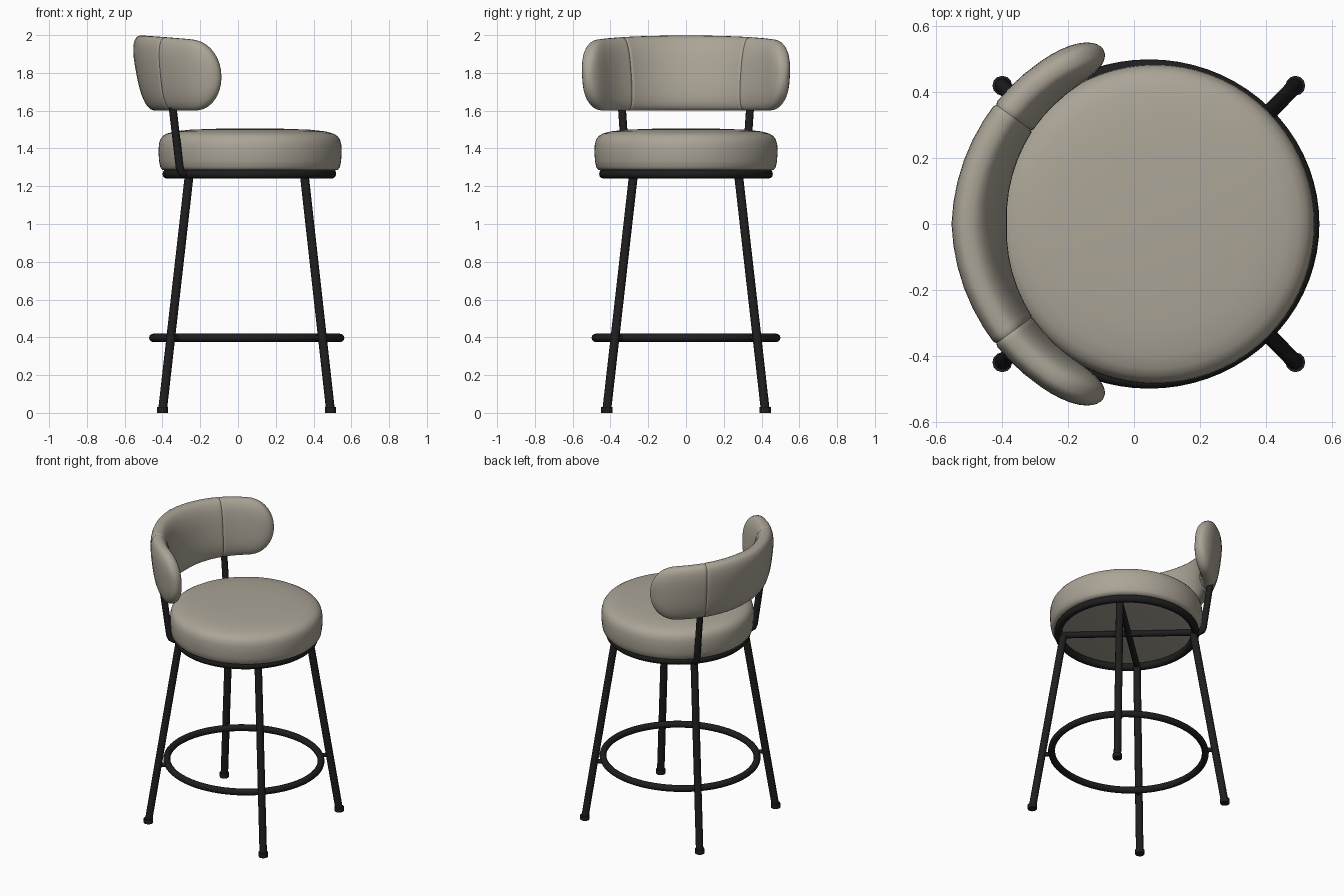
import bpy, bmesh, math
from mathutils import Vector

if "Cube" in bpy.data.objects:
    bpy.data.objects.remove(bpy.data.objects["Cube"])


def material(name, rgb):
    m = bpy.data.materials.new(name)
    m.diffuse_color = (*rgb, 1)
    m.use_nodes = True
    m.node_tree.nodes["Principled BSDF"].inputs["Base Color"].default_value = m.diffuse_color
    return m


FABRIC = material("warm_grey_fabric", (0.41, 0.375, 0.31))
METAL = material("black_metal", (0.013, 0.013, 0.014))


def smooth(obj, angle=40):
    bpy.ops.object.select_all(action='DESELECT')
    obj.select_set(True)
    bpy.context.view_layer.objects.active = obj
    bpy.ops.object.shade_smooth_by_angle(angle=math.radians(angle))


def tube(name, pts, radius, closed=False):
    """Round bar swept along a list of points."""
    cu = bpy.data.curves.new(name, 'CURVE')
    cu.dimensions = '3D'
    cu.bevel_depth = radius
    cu.bevel_resolution = 4
    cu.use_fill_caps = True
    sp = cu.splines.new('POLY')
    sp.points.add(len(pts) - 1)
    for p, co in zip(sp.points, pts):
        p.co = (*co, 1)
    sp.use_cyclic_u = closed
    obj = bpy.data.objects.new(name, cu)
    bpy.context.collection.objects.link(obj)
    bpy.ops.object.select_all(action='DESELECT')
    obj.select_set(True)
    bpy.context.view_layer.objects.active = obj
    bpy.ops.object.convert(target='MESH')
    obj = bpy.context.object
    obj.data.materials.clear()
    obj.data.materials.append(METAL)
    smooth(obj)
    return obj


def loft(name, rings, mat):
    """Skin closed rings of equal length and cap both ends."""
    bm = bmesh.new()
    vs = [[bm.verts.new(p) for p in ring] for ring in rings]
    n = len(vs[0])
    for a, b in zip(vs, vs[1:]):
        for i in range(n):
            j = (i + 1) % n
            bm.faces.new((a[i], a[j], b[j], b[i]))
    bm.faces.new(vs[0])
    bm.faces.new(vs[-1])
    bmesh.ops.recalc_face_normals(bm, faces=bm.faces)
    me = bpy.data.meshes.new(name)
    bm.to_mesh(me)
    bm.free()
    me.materials.append(mat)
    obj = bpy.data.objects.new(name, me)
    bpy.context.collection.objects.link(obj)
    smooth(obj)
    return obj


def circle(cx, rx, ry, z, n=72):
    return [(cx + rx * math.cos(2 * math.pi * i / n),
             ry * math.sin(2 * math.pi * i / n), z) for i in range(n)]


# Seat cushion: domed round pad
profile = [(0.445, 1.282), (0.465, 1.287), (0.476, 1.302), (0.482, 1.335),
           (0.485, 1.38), (0.483, 1.42), (0.476, 1.447), (0.462, 1.466),
           (0.44, 1.479), (0.40, 1.490), (0.32, 1.499), (0.2, 1.504), (0.05, 1.506)]
loft("seat_cushion", [circle(0.064, r, r, z) for r, z in profile], FABRIC)

# Rings under the seat and at foot height
tube("seat_ring", circle(0.06, 0.435, 0.435, 1.265), 0.025, True)
tube("foot_ring", circle(0.046, 0.495, 0.478, 0.397), 0.022, True)

# Legs, feet, and short links from legs to the foot ring
legs = [(-0.40, -0.258, -1), (-0.40, -0.258, 1), (0.49, 0.351, -1), (0.49, 0.351, 1)]
for x0, x1, side in legs:
    foot = Vector((x0, side * 0.42, 0.01))
    top = Vector((x1, side * 0.278, 1.262))
    tube("leg", [foot, top], 0.024)
    tube("foot_cap", [(foot.x, foot.y, 0), (foot.x, foot.y, 0.03)], 0.03)
    on_leg = foot.lerp(top, 0.387 / 1.252)
    d = Vector((on_leg.x - 0.046, on_leg.y, 0)).normalized()
    tube("foot_ring_link", [Vector((0.046, 0, 0.397)) + d * 0.48, on_leg], 0.014)

# Crossed bars under the seat
for side in (-1, 1):
    tube("cross_bar", [(-0.258, side * 0.278, 1.262), (0.351, -side * 0.278, 1.262)], 0.02)

# Back posts bending out from the seat ring
for side in (-1, 1):
    tube("back_post", [(x, side * y, z) for x, y, z in (
        (-0.25, 0.275, 1.262), (-0.285, 0.30, 1.265), (-0.302, 0.314, 1.277),
        (-0.309, 0.318, 1.30), (-0.344, 0.338, 1.60), (-0.355, 0.345, 1.72))], 0.021)

# Backrest: curved leaning pad with rounded ends and two pinched seams
END, START, SEAM = 72.0, 54.0, 36.0
half = [0, 6, 12, 18, 24, 30, 34, 35.2, SEAM, 36.8, 38, 43, 48, START]
half += [START + (END - START) * math.sin(math.radians(a))
         for a in (10, 20, 30, 40, 50, 60, 68, 75, 81, 86)]
angles = [-a for a in reversed(half[1:])] + half


def section(deg, n=40):
    a = abs(deg)
    q = max(0.0, (a - START) / (END - START))
    k = a / END
    top = 1.998 - 0.035 * k ** 2
    mid, h = (top + 1.60) / 2, (top - 1.60) / 2 * (1 - q ** 2.3) ** 0.5
    t = (0.069 - 0.013 * k) * (1 - q ** 3.5) ** 0.5
    lean = 0.19 * (1 - 0.75 * k)
    if abs(a - SEAM) < 0.1:
        t, h = t - 0.005, h - 0.003
    ca, sa = math.cos(math.radians(deg)), math.sin(math.radians(deg))
    ring = []
    for i in range(n):
        u = 2 * math.pi * i / n
        c, s = math.cos(u), math.sin(u)
        off = t * math.copysign(abs(c) ** 0.75, c)
        dz = h * math.copysign(abs(s) ** 0.75, s)
        r = 0.55 + off + lean * dz
        ring.append((0.08 - r * ca, r * sa, mid + dz))
    return ring


loft("backrest", [section(a) for a in angles], FABRIC)
